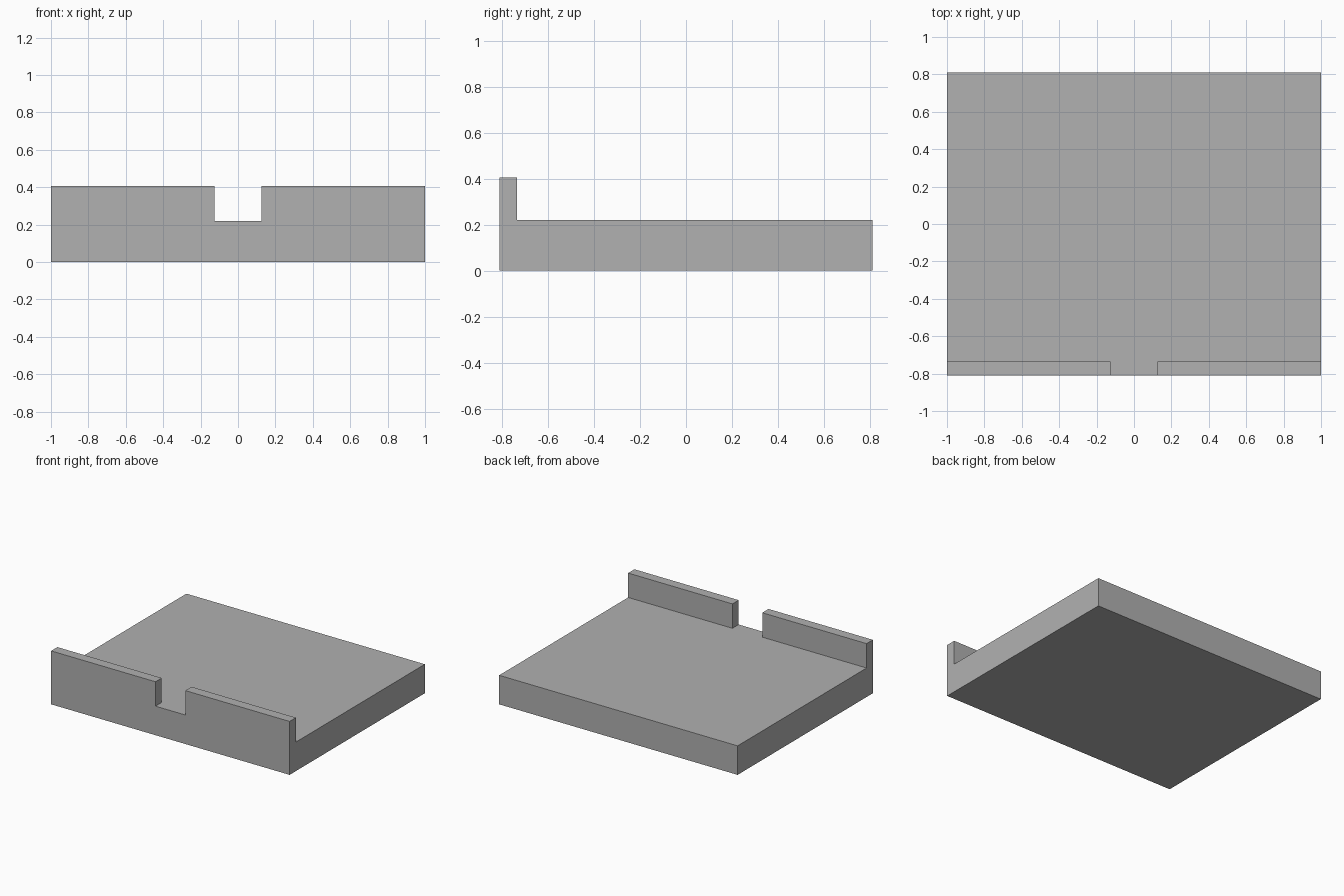
import bpy
import bmesh
from mathutils import Vector

cube = bpy.data.objects.get("Cube")
if cube:
    bpy.data.objects.remove(cube, do_unlink=True)

# Overall sizes
HALF_X, HALF_Y = 1.0, 0.81
SLAB_H, WALL_H = 0.22, 0.405
WALL_BACK = -0.735               # inner face of the front wall
SLOT = 0.125                     # half width of the gap in the wall
MARGIN, POCKET, POCKET_DEPTH = 0.10, 0.185, 0.13
OUT_X, OUT_Y = HALF_X - MARGIN, HALF_Y - MARGIN
IN_X, IN_Y = OUT_X - POCKET, OUT_Y - POCKET

# Material
grey = bpy.data.materials.new("plain grey")
grey.use_nodes = True
colour = (0.44, 0.44, 0.44, 1)
grey.diffuse_color = colour
grey.node_tree.nodes["Principled BSDF"].inputs["Base Color"].default_value = colour


def slice_at(bm, axis, value):
    """Cut every face along a plane across one axis."""
    normal = Vector((0, 0, 0))
    normal[axis] = 1
    bmesh.ops.bisect_plane(bm, geom=bm.verts[:] + bm.edges[:] + bm.faces[:],
                           plane_co=normal * value, plane_no=normal)


def raise_faces(bm, rule, height):
    """Extrude upward the faces whose centre meets the rule."""
    faces = [f for f in bm.faces if rule(f.calc_center_median())]
    new = bmesh.ops.extrude_face_region(bm, geom=faces)["geom"]
    verts = [v for v in new if isinstance(v, bmesh.types.BMVert)]
    bmesh.ops.translate(bm, verts=verts, vec=(0, 0, height))


# Base slab
bm = bmesh.new()
bmesh.ops.create_cube(bm, size=1)
bmesh.ops.scale(bm, verts=bm.verts, vec=(2 * HALF_X, 2 * HALF_Y, SLAB_H))
bmesh.ops.translate(bm, verts=bm.verts, vec=(0, 0, SLAB_H / 2))
for side in (-1, 1):
    for x in (SLOT, IN_X, OUT_X):
        slice_at(bm, 0, side * x)
    for y in (IN_Y, OUT_Y):
        slice_at(bm, 1, side * y)
slice_at(bm, 1, WALL_BACK)

# Front wall in two halves, with the gap between them
raise_faces(bm, lambda c: c.z > SLAB_H - 0.001 and c.y < WALL_BACK and abs(c.x) > SLOT,
            WALL_H - SLAB_H)

# Square pockets under the four corners
raise_faces(bm, lambda c: c.z < 0.001 and IN_X < abs(c.x) < OUT_X and IN_Y < abs(c.y) < OUT_Y,
            POCKET_DEPTH)

# Merge flat regions and finish
bmesh.ops.dissolve_limit(bm, angle_limit=0.01, verts=bm.verts[:], edges=bm.edges[:])
bmesh.ops.recalc_face_normals(bm, faces=bm.faces[:])
bmesh.ops.triangulate(bm, faces=[f for f in bm.faces if len(f.verts) > 4])
mesh = bpy.data.meshes.new("tray_base")
bm.to_mesh(mesh)
bm.free()
mesh.materials.append(grey)
tray = bpy.data.objects.new("tray_base", mesh)
bpy.context.collection.objects.link(tray)
